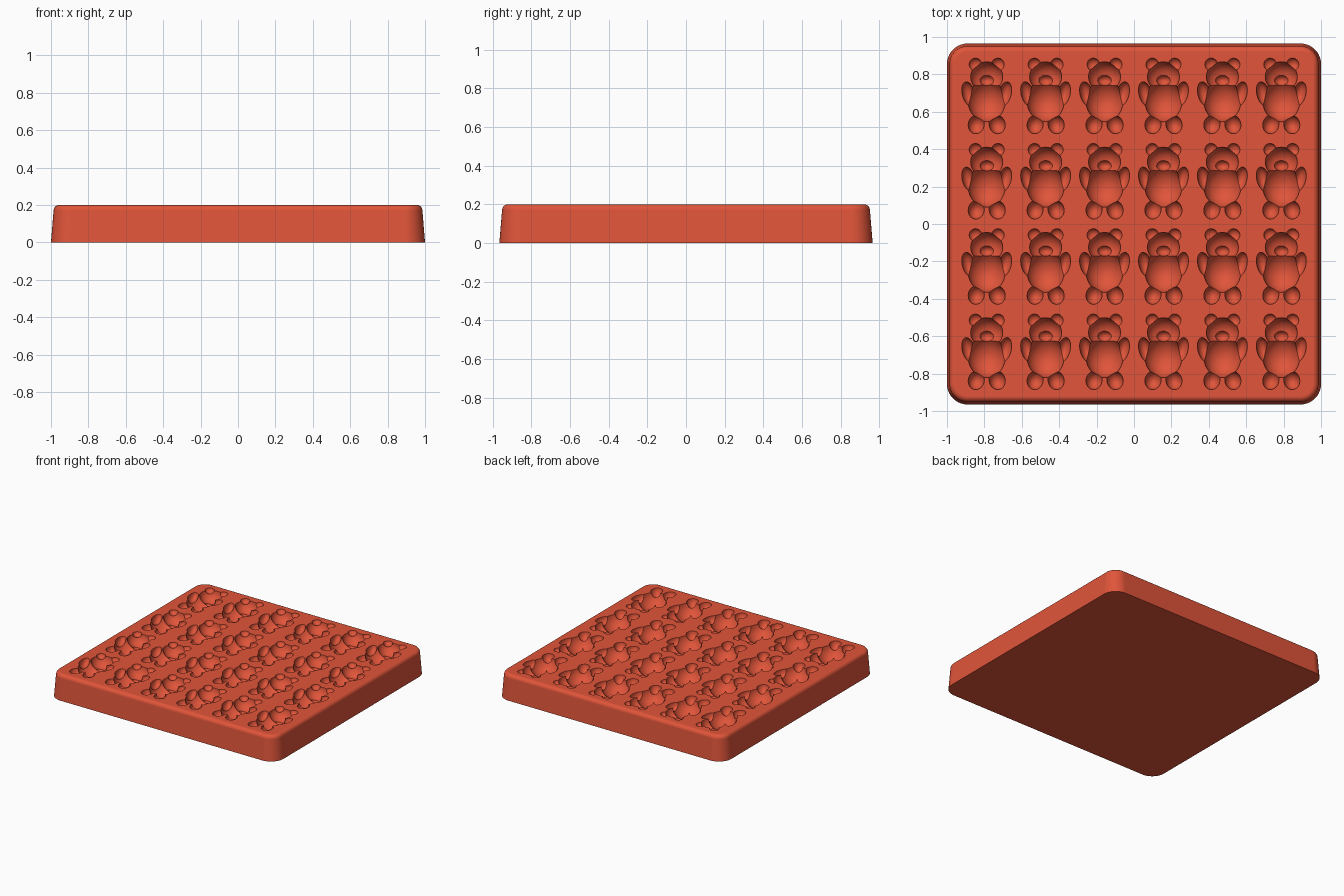
import bpy
import bmesh
from math import cos, sin, pi, radians
from mathutils import Matrix, Vector

if "Cube" in bpy.data.objects:
    bpy.data.objects.remove(bpy.data.objects["Cube"], do_unlink=True)

TOP = 0.2
COLUMNS = [(i - 2.5) * 0.315 for i in range(6)]
ROWS = [(j - 1.5) * 0.456 for j in range(4)]

# Silicone colour
red = bpy.data.materials.new("coral_red")
red.use_nodes = True
colour = (0.75, 0.09, 0.042, 1)
red.diffuse_color = colour
red.node_tree.nodes["Principled BSDF"].inputs["Base Color"].default_value = colour


def make_object(name, bm):
    mesh = bpy.data.meshes.new(name)
    bmesh.ops.recalc_face_normals(bm, faces=bm.faces)
    bm.to_mesh(mesh)
    bm.free()
    mesh.materials.append(red)
    obj = bpy.data.objects.new(name, mesh)
    bpy.context.collection.objects.link(obj)
    return obj


def rounded_ring(bm, z, inset, radius=0.11, steps=10):
    """One rounded rectangle of the tray wall."""
    ring = []
    r = radius - inset
    for k, (sx, sy) in enumerate([(1, 1), (-1, 1), (-1, -1), (1, -1)]):
        for s in range(steps + 1):
            a = (k + s / steps) * pi / 2
            x = sx * (1 - radius) + r * cos(a)
            y = sy * (0.965 - radius) + r * sin(a)
            ring.append(bm.verts.new((x, y, z)))
    return ring


# Tray block with drafted walls and a rounded top rim
bm = bmesh.new()
levels = [(0, 0), (0.17, 0.014)]
for s in range(1, 6):
    a = s / 5 * pi / 2
    levels.append((0.17 + 0.03 * sin(a), 0.014 + 0.03 * (1 - cos(a))))
rings = [rounded_ring(bm, z, inset) for z, inset in levels]
for low, high in zip(rings, rings[1:]):
    for i in range(len(low)):
        j = (i + 1) % len(low)
        bm.faces.new((low[i], low[j], high[j], high[i]))
bm.faces.new(rings[0])
bm.faces.new(rings[-1])
tray = make_object("mould_tray", bm)

# Bear cavity parts: name, offset from bear centre, half sizes, tilt, mirrored
PARTS = [
    ("body", (0, -0.025, 0), (0.1, 0.113, 0.1), 0, False),
    ("head", (0, 0.103, 0), (0.086, 0.08, 0.08), 0, False),
    ("muzzle", (0, 0.085, -0.06), (0.038, 0.03, 0.04), 0, False),
    ("ear", (0.06, 0.169, 0), (0.034, 0.034, 0.03), 0, True),
    ("arm", (0.097, 0.012, 0), (0.034, 0.066, 0.05), -14, True),
    ("leg", (0.056, -0.152, 0), (0.043, 0.05, 0.055), 12, True),
]


def cut_cavities(name, offset, size, tilt, mirrored):
    """Hollow one bear part out of the tray in every row and column."""
    bm = bmesh.new()
    for cx in COLUMNS:
        for cy in ROWS:
            for side in ((1, -1) if mirrored else (1,)):
                place = Vector((cx + side * offset[0], cy + offset[1],
                                TOP + offset[2] + 0.0013))
                matrix = (Matrix.Translation(place)
                          @ Matrix.Rotation(radians(side * tilt), 4, "Z")
                          @ Matrix.Diagonal((*size, 1)))
                bmesh.ops.create_uvsphere(bm, u_segments=28, v_segments=18,
                                          radius=1, matrix=matrix)
    cutter = make_object(name + "_cutter", bm)
    cutter.hide_render = True
    cut = tray.modifiers.new(name + "_cavities", "BOOLEAN")
    cut.operation = "DIFFERENCE"
    cut.solver = "EXACT"
    cut.object = cutter
    bpy.ops.object.modifier_apply(modifier=cut.name)
    bpy.data.objects.remove(cutter, do_unlink=True)


bpy.ops.object.select_all(action="DESELECT")
bpy.context.view_layer.objects.active = tray
tray.select_set(True)
for part in PARTS:
    cut_cavities(*part)

# Smooth cavities and rim, crisp edges where surfaces meet
bpy.ops.object.shade_smooth_by_angle(angle=radians(28))
normals = tray.modifiers.new("even_normals", "WEIGHTED_NORMAL")
normals.keep_sharp = True
